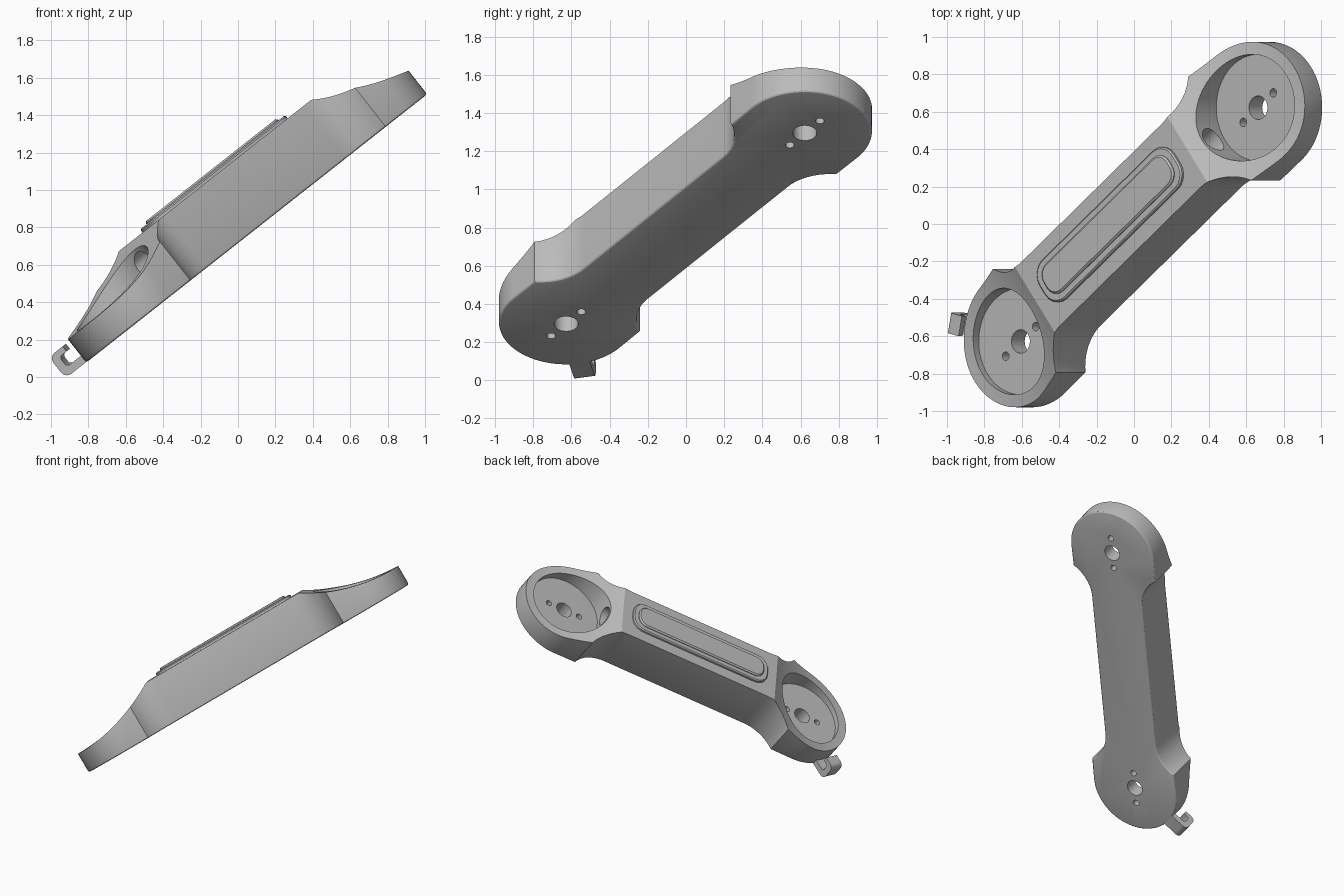
import bpy, bmesh, math
from mathutils import Matrix, Vector

cube = bpy.data.objects.get("Cube")
if cube:
    bpy.data.objects.remove(cube, do_unlink=True)

# Arm frame: x along the arm, y across it, z up from its flat underside
PITCH, YAW = math.radians(38.2), math.radians(37.72)
FRAME = (Matrix.Translation((0.1, -0.003, 0.795))
         @ Matrix.Rotation(-PITCH, 4, 'Y') @ Matrix.Rotation(YAW, 4, 'Z'))
HUB, HUB_R = 1.0215, 0.352      # hub centre distance and radius
BEAM_W, BEAM_H = 0.215, 0.36    # beam half width and height
END_H, FLOOR_H = 0.157, 0.115   # rim height at the tips, pocket floor

grey = bpy.data.materials.new("grey")
grey.use_nodes = True
grey.diffuse_color = (0.5, 0.5, 0.5, 1)
grey.node_tree.nodes["Principled BSDF"].inputs["Base Color"].default_value = (0.5, 0.5, 0.5, 1)


def arc(cx, cy, r, start, end, n):
    """Points on an arc, angles in degrees."""
    angles = [math.radians(start + (end - start) * i / n) for i in range(n + 1)]
    return [(cx + r * math.cos(t), cy + r * math.sin(t)) for t in angles]


def prism(name, points, low, high, axis='Z', bevel_low=0.0, bevel_high=0.0):
    """Extrude an outline along z, or a side profile (x, z) along y."""
    bm = bmesh.new()
    verts = [bm.verts.new((x, y, low)) for x, y in points]
    face = bm.faces.new(verts)
    bmesh.ops.recalc_face_normals(bm, faces=[face])
    out = bmesh.ops.extrude_face_region(bm, geom=[face])
    top = [v for v in out["geom"] if isinstance(v, bmesh.types.BMVert)]
    bmesh.ops.translate(bm, verts=top, vec=(0, 0, high - low))
    bmesh.ops.recalc_face_normals(bm, faces=bm.faces)
    for level, size, steps in ((low, bevel_low, 3), (high, bevel_high, 1)):
        if size:
            rim = [e for e in bm.edges if all(abs(v.co.z - level) < 1e-5 for v in e.verts)]
            bmesh.ops.bevel(bm, geom=rim, offset=size, segments=steps,
                            profile=0.5, affect='EDGES')
    if axis == 'Y':
        bmesh.ops.transform(bm, matrix=Matrix.Rotation(math.pi / 2, 4, 'X'), verts=bm.verts)
    bmesh.ops.recalc_face_normals(bm, faces=bm.faces)
    mesh = bpy.data.meshes.new(name)
    bm.to_mesh(mesh)
    bm.free()
    mesh.materials.append(grey)
    obj = bpy.data.objects.new(name, mesh)
    bpy.context.collection.objects.link(obj)
    return obj


def disc(x, r, low, high, n):
    return prism("cutter", arc(x, 0, r, 0, 360, n)[:-1], low, high)


def select(obj):
    bpy.ops.object.select_all(action='DESELECT')
    obj.select_set(True)
    bpy.context.view_layer.objects.active = obj


def boolean(obj, cutter, operation='DIFFERENCE'):
    mod = obj.modifiers.new("cut", 'BOOLEAN')
    mod.operation, mod.solver, mod.object = operation, 'EXACT', cutter
    select(obj)
    bpy.ops.object.modifier_apply(modifier=mod.name)
    bpy.data.objects.remove(cutter, do_unlink=True)


def finish(obj, matrix):
    obj.data.transform(matrix)
    select(obj)
    bpy.ops.object.shade_smooth_by_angle(angle=math.radians(28))


# Arm outline: concave neck and round hub, mirrored to all four corners
quarter = arc(0.6, BEAM_W + 0.28, 0.28, -90, -31.2, 10) + arc(HUB, 0, HUB_R, 90, 0, 20)
half = quarter + [(x, -y) for x, y in quarter[-2::-1]]
outline = half + [(-x, -y) for x, y in half]
arm = prism("arm_body", outline, 0, 0.6, bevel_low=0.014)

# Side profile: flat beam top sweeping down to the thin hub rims
TIP, SWEEP = HUB + HUB_R, 1.37
swept = math.degrees(math.acos(1 - (BEAM_H - END_H) / SWEEP))
slope = arc(TIP, END_H + SWEEP, SWEEP, -90 - swept, -90, 16)
right = slope + [(1.6, END_H), (1.6, -0.2)]
profile = right + [(-x, z) for x, z in reversed(right)]
boolean(arm, prism("cutter", profile, -0.6, 0.6, axis='Y'), 'INTERSECT')

# Hub pockets, shaft holes and screw holes
for side in (-1, 1):
    boolean(arm, disc(side * HUB, 0.285, FLOOR_H, 0.7, 64))
    for offset, radius in ((0, 0.063), (-0.129, 0.023), (0.129, 0.023)):
        boolean(arm, disc(side * HUB + offset, radius, -0.1, 0.3, 28))

# Cable tunnel running through the beam between the pockets
tunnel = disc(0, 0.073, -0.88, 0.88, 32)
tunnel.data.transform(Matrix.Translation((0, 0, 0.222)) @ Matrix.Rotation(math.pi / 2, 4, 'Y'))
boolean(arm, tunnel)
finish(arm, FRAME)


def rounded_bar(length, width, r):
    """Rounded rectangle from half length, half width and corner radius."""
    pts = []
    for sx, sy, start in ((1, 1, 0), (-1, 1, 90), (-1, -1, 180), (1, -1, 270)):
        pts += arc(sx * (length - r), sy * (width - r), r, start, start + 90, 5)
    return pts


# Raised cover plate with a stepped centre
cover = prism("cover_plate", rounded_bar(0.575, 0.13, 0.1), BEAM_H - 0.02, 0.382,
              bevel_high=0.008)
finish(cover, FRAME)
panel = prism("cover_panel", rounded_bar(0.535, 0.092, 0.075), BEAM_H, 0.397,
              bevel_high=0.01)
finish(panel, FRAME)

# Small cable hook on the lower hub, a C-shaped profile
hook_profile = ([(0.335, 0.002)] + arc(0.45, 0.042, 0.04, -90, 0, 5)
                + arc(0.45, 0.106, 0.04, 0, 90, 5) + [(0.395, 0.146), (0.395, 0.112)]
                + arc(0.425, 0.092, 0.02, 90, 0, 4) + arc(0.425, 0.066, 0.02, 0, -90, 4)
                + [(0.335, 0.046)])
hook = prism("cable_hook", hook_profile, -0.055, 0.055, axis='Y')
finish(hook, FRAME @ Matrix.Translation((-HUB, 0, 0))
       @ Matrix.Rotation(math.radians(130.3), 4, 'Z'))
